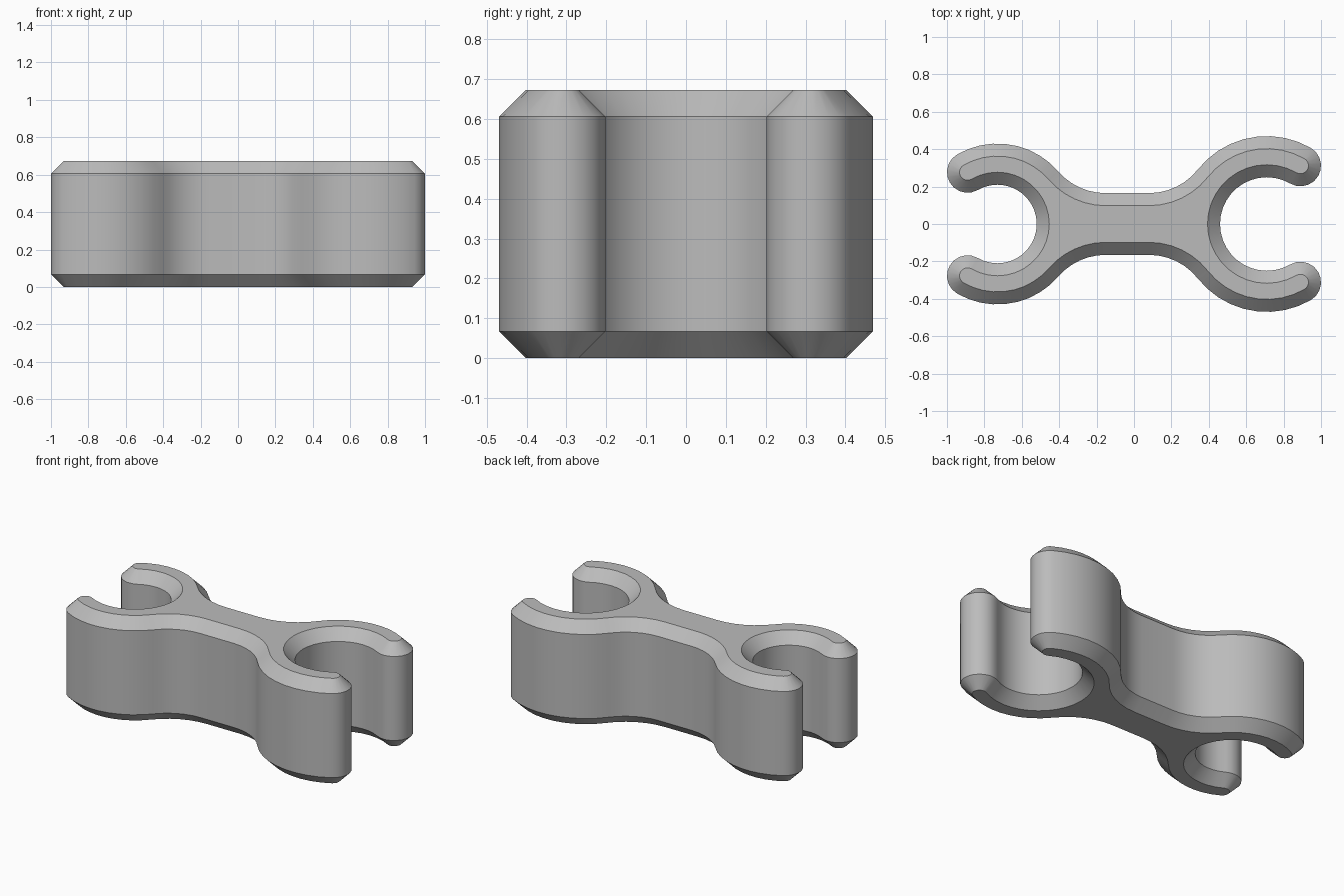
import bpy, bmesh
from math import sin, cos, radians, degrees, atan2, sqrt

if "Cube" in bpy.data.objects:
    bpy.data.objects.remove(bpy.data.objects["Cube"])

HEIGHT, CHAMFER = 0.673, 0.067
BAR = 0.165       # half width of the connecting bar
FILLET = 0.333    # radius blending the bar into the jaws
WALL = 0.22       # thickness of the jaw arms


def arc(cx, cy, r, a0, a1, n):
    steps = [radians(a0 + (a1 - a0) * i / n) for i in range(n + 1)]
    return [(cx + r * cos(a), cy + r * sin(a)) for a in steps]


def quarter(cx, hole, tip, inset):
    """Upper outline of one jaw opening to +x, from the hole to the bar."""
    outer, mid = hole + WALL, hole + WALL / 2
    fy = BAR + FILLET
    dx = sqrt((outer + FILLET) ** 2 - fy ** 2)
    a = degrees(atan2(fy, -dx))
    tx, ty = cx + mid * cos(radians(tip)), mid * sin(radians(tip))
    pts = arc(cx, 0, hole + inset, 180, tip, 12)
    pts += arc(tx, ty, WALL / 2 - inset, tip + 180, tip + 360, 10)[1:]
    pts += arc(cx, 0, outer - inset, tip, a, 9)[1:]
    pts += arc(cx - dx, fy, FILLET + inset, a + 180, 270, 6)[1:]
    return pts


def outline(inset):
    right = quarter(0.71, 0.25, 60, inset)
    left = [(-x, y) for x, y in quarter(0.73, 0.21, 60, inset)]
    top = right + left[::-1]
    bottom = [(x, -y) for x, y in top[::-1]][1:-1]
    return top + bottom


# Clip body: stacked outlines with chamfered top and bottom rims
bm = bmesh.new()
levels = [(0, CHAMFER), (CHAMFER, 0), (HEIGHT - CHAMFER, 0), (HEIGHT, CHAMFER)]
rings = [[bm.verts.new((x, y, z)) for x, y in outline(d)] for z, d in levels]
n = len(rings[0])
for lo, hi in zip(rings, rings[1:]):
    for i in range(n):
        j = (i + 1) % n
        bm.faces.new((lo[i], lo[j], hi[j], hi[i]))
bm.faces.new(rings[0][::-1])
bm.faces.new(rings[-1])
bmesh.ops.recalc_face_normals(bm, faces=bm.faces)

mesh = bpy.data.meshes.new("double_clip")
bm.to_mesh(mesh)
bm.free()
clip = bpy.data.objects.new("double_clip", mesh)
bpy.context.collection.objects.link(clip)

grey = bpy.data.materials.new("grey plastic")
grey.diffuse_color = (0.5, 0.5, 0.5, 1)
grey.use_nodes = True
grey.node_tree.nodes["Principled BSDF"].inputs["Base Color"].default_value = grey.diffuse_color
mesh.materials.append(grey)

bpy.context.view_layer.objects.active = clip
clip.select_set(True)
bpy.ops.object.shade_smooth_by_angle(angle=radians(30))
